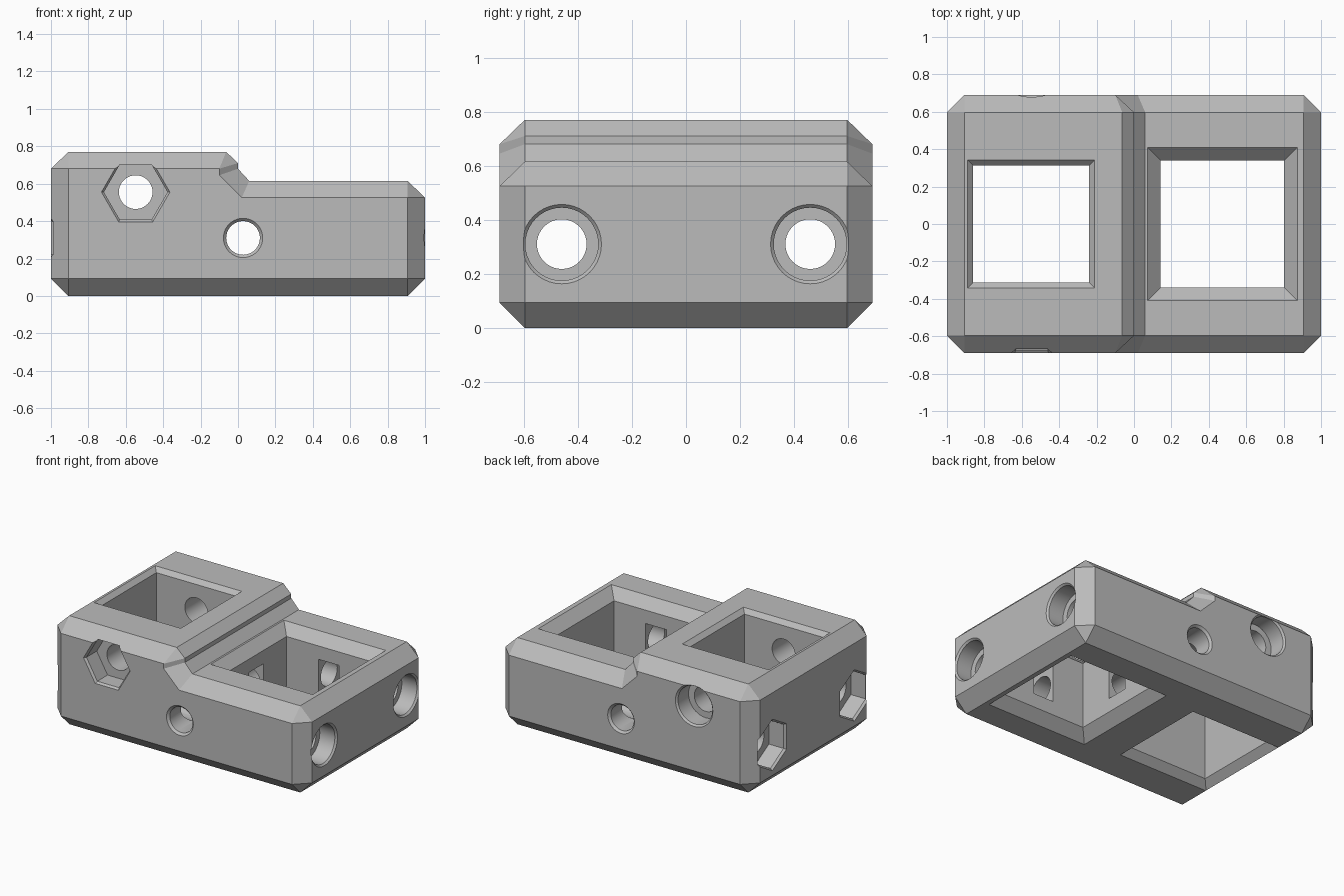
import bpy, bmesh, math

if "Cube" in bpy.data.objects:
    bpy.data.objects.remove(bpy.data.objects["Cube"], do_unlink=True)

grey = bpy.data.materials.new("light_grey")
grey.use_nodes = True
color = (0.5, 0.5, 0.5, 1)
grey.diffuse_color = color
grey.node_tree.nodes["Principled BSDF"].inputs["Base Color"].default_value = color


def loft(name, rings):
    """Closed solid through rings of equal point count."""
    bm = bmesh.new()
    loops = [[bm.verts.new(p) for p in ring] for ring in rings]
    n = len(loops[0])
    for a, b in zip(loops, loops[1:]):
        for i in range(n):
            j = (i + 1) % n
            bm.faces.new((a[i], a[j], b[j], b[i]))
    bm.faces.new(loops[0])
    bm.faces.new(loops[-1])
    bmesh.ops.remove_doubles(bm, verts=bm.verts, dist=0.0005)
    bmesh.ops.recalc_face_normals(bm, faces=bm.faces)
    mesh = bpy.data.meshes.new(name)
    bm.to_mesh(mesh)
    bm.free()
    mesh.materials.append(grey)
    obj = bpy.data.objects.new(name, mesh)
    bpy.context.collection.objects.link(obj)
    return obj


def bore(axis, u, z, profile, sides=40):
    """Turned cutter along x or y; profile lists (distance, radius)."""
    rings = []
    for t, r in profile:
        ring = []
        for i in range(sides):
            a = 2 * math.pi * i / sides
            c, s = r * math.cos(a), r * math.sin(a)
            ring.append((u + c, t, z + s) if axis == "y" else (t, u + s, z + c))
        rings.append(ring)
    return loft("bore_cutter", rings)


def pocket(cx, hx, hy, levels):
    """Rectangular cutter; levels list (height, extra half width)."""
    return loft("pocket_cutter", [
        [(cx + sx * (hx + e), sy * (hy + e), z)
         for sx, sy in ((-1, -1), (1, -1), (1, 1), (-1, 1))]
        for z, e in levels])


def box(x0, x1, y0, y1, z0, z1):
    return loft("notch_cutter", [[(x0, y0, z), (x1, y0, z), (x1, y1, z), (x0, y1, z)]
                                 for z in (z0, z1)])


# Stepped body: full section in the middle, inset section at both ends
L, X, C = 0.907, 1.0, 0.093
full = [(-L, 0), (L, 0), (X, C), (X, .525), (L, .615), (.06, .615),
        (0, .68), (0, .71), (-.063, .77), (-L, .77), (-X, .68), (-X, C)]
inset = [(-L, C), (L, C), (L, C), (L, .525), (L, .525), (.02, .525),
         (-.1, .645), (-.1, .68), (-.1, .68), (-L, .68), (-L, .68), (-L, C)]
body = loft("bracket_body", [[(x, y, z) for x, z in sec] for y, sec in
                             ((-.69, inset), (-.597, full), (.597, full), (.69, inset))])

cutters = []

# Two vertical pockets with chamfered rims
cutters.append(pocket(-.55, .31, .313, [(-.1, .05), (0, .05), (.05, 0),
                                        (.74, 0), (.77, .03), (.9, .03)]))
cutters.append(pocket(.473, .33, .34, [(-.1, .07), (0, .07), (.07, 0),
                                       (.545, 0), (.615, .07), (.9, .07)]))

# Notches around the low pocket
BZ = .31
for s in (-1, 1):
    y0, y1 = sorted((s * .3, s * .605))
    cutters.append(box(.393, .555, y0, y1, BZ - .14, BZ + .14))
cutters.append(box(-.11, .2, -.08, .08, BZ - .14, BZ + .14))

# Lengthwise bores: round counterbore at one end, hex recess at the other
for y in (-.46, .46):
    cutters.append(bore("x", y, BZ, [(-1.1, .092), (.87, .092), (.87, .135),
                                     (.988, .135), (1.0, .147), (1.1, .147)]))
    cutters.append(bore("x", y, BZ, [(-1.1, .183), (-1.0, .183),
                                     (-.985, .17), (-.87, .17)], 6))

# Cross bore through the tall block: hex recess in front, counterbore behind
cutters.append(bore("y", -.547, .555, [(-.8, .09), (.56, .09), (.56, .135),
                                       (.678, .135), (.69, .147), (.8, .147)]))
cutters.append(bore("y", -.547, .555, [(-.8, .183), (-.69, .183),
                                       (-.675, .17), (-.56, .17)], 6))

# Plain cross bore through the dividing wall
cutters.append(bore("y", .027, BZ, [(-.8, .105), (-.69, .105), (-.675, .09),
                                    (.675, .09), (.69, .105), (.8, .105)]))

bpy.ops.object.select_all(action="DESELECT")
bpy.context.view_layer.objects.active = body
body.select_set(True)
for cutter in cutters:
    cutter.hide_render = True
    mod = body.modifiers.new("cut", "BOOLEAN")
    mod.operation = "DIFFERENCE"
    mod.solver = "EXACT"
    mod.object = cutter
    bpy.ops.object.modifier_apply(modifier=mod.name)
    bpy.data.objects.remove(cutter, do_unlink=True)

bpy.ops.object.shade_smooth_by_angle(angle=math.radians(20))
